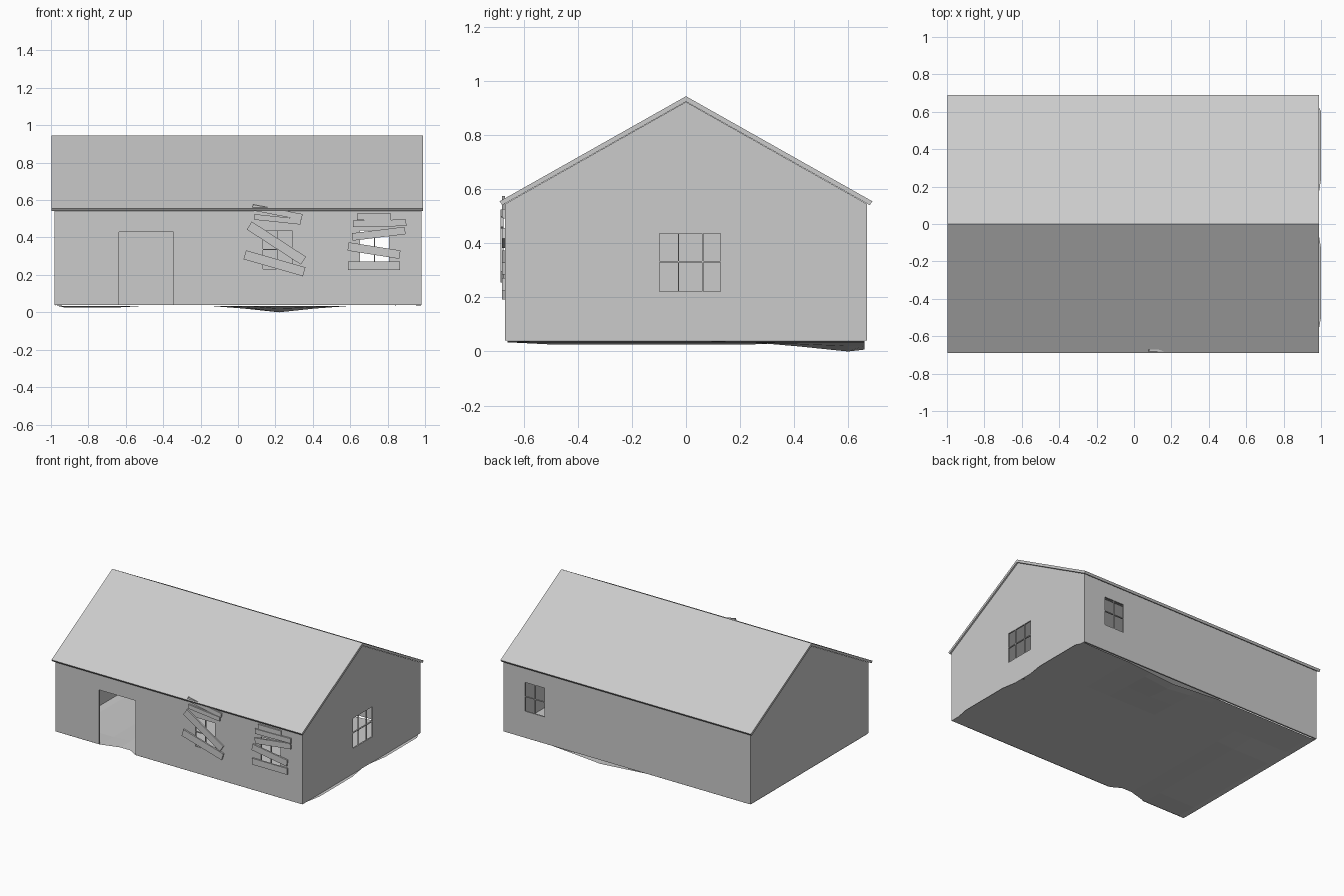
import bpy, bmesh, math

if "Cube" in bpy.data.objects:
    bpy.data.objects.remove(bpy.data.objects["Cube"])

HX, HY = 0.98, 0.67          # half size of the house
Z0, Z1, ZR = 0.04, 0.546, 0.924  # wall foot, eave, ridge
G = 0.0025                   # half width of a glazing bar


def finish(name, bm, loc=(0, 0, 0), rz=0.0):
    me = bpy.data.meshes.new(name)
    bm.to_mesh(me)
    bm.free()
    ob = bpy.data.objects.new(name, me)
    ob.location = loc
    ob.rotation_euler = (0, 0, rz)
    bpy.context.collection.objects.link(ob)
    return ob


def solidify(ob, t):
    mod = ob.modifiers.new("thickness", 'SOLIDIFY')
    mod.thickness = t
    mod.offset = -1


def panes(us, zs):
    """Openings between bar centre lines, leaving thin glazing bars."""
    return [(a + G, b - G, c + G, d - G)
            for a, b in zip(us, us[1:]) for c, d in zip(zs, zs[1:])]


def wall(name, half, holes, loc, rz, gable=False):
    """Flat wall split into cells, skipping the openings."""
    us = sorted({-half, half, *[v for h in holes for v in h[:2]]})
    zs = sorted({Z0, Z1, *[v for h in holes for v in h[2:]]})
    bm = bmesh.new()
    grid = {(u, z): bm.verts.new((u, 0, z)) for u in us for z in zs}
    for a, b in zip(us, us[1:]):
        for c, d in zip(zs, zs[1:]):
            mu, mz = (a + b) / 2, (c + d) / 2
            if not any(h[0] < mu < h[1] and h[2] < mz < h[3] for h in holes):
                bm.faces.new([grid[a, c], grid[b, c], grid[b, d], grid[a, d]])
    if gable:
        bm.faces.new([bm.verts.new(p) for p in
                      ((-half, 0, Z1), (half, 0, Z1), (0, 0, ZR))])
    loose = [v for v in bm.verts if not v.link_faces]
    bmesh.ops.delete(bm, geom=loose, context='VERTS')
    solidify(finish(name, bm, loc, rz), 0.01)


def box(name, c, size, ry=0.0):
    bm = bmesh.new()
    bmesh.ops.create_cube(bm, size=1)
    bmesh.ops.scale(bm, vec=size, verts=bm.verts)
    ob = finish(name, bm, c)
    ob.rotation_euler = (0, ry, 0)


# walls with doorway and windows
zw = (0.228, 0.335, 0.44)
door = (-0.635, -0.345, Z0, 0.43)
front = [door] + panes((0.13, 0.21, 0.29), zw) + panes((0.65, 0.73, 0.81), zw)
wall("front_wall", HX, front, (0, -HY, 0), 0)
wall("back_wall", HX, panes((-0.81, -0.73, -0.65), zw), (0, HY, 0), math.pi)
wall("right_wall", HY, panes((-0.10, -0.028, 0.062, 0.13), (0.22, 0.332, 0.44)),
     (HX, 0, 0), math.pi / 2, True)
wall("left_wall", HY, [], (-HX, 0, 0), -math.pi / 2, True)

# roof: one folded sheet with thickness
bm = bmesh.new()
prof = [(-0.69, 0.556), (0, 0.945), (0.69, 0.556), (0.68, 0.542), (0, 0.925), (-0.68, 0.542)]
ends = [[bm.verts.new((x, y, z)) for y, z in prof] for x in (-0.998, 0.99)]
n = len(prof)
for i in range(n):
    j = (i + 1) % n
    bm.faces.new([ends[0][i], ends[0][j], ends[1][j], ends[1][i]])
for e in ends:
    bm.faces.new([e[0], e[1], e[4], e[5]])
    bm.faces.new([e[1], e[2], e[3], e[4]])
bmesh.ops.recalc_face_normals(bm, faces=bm.faces)
finish("roof", bm)

# uneven ground floor, poking slightly past the right wall
xs = [-0.98, -0.93, -0.64, -0.5, -0.42, -0.35, -0.15, 0.03, 0.22, 0.41, 0.6, 0.8, 0.97]
ys = [-0.66, -0.5, -0.32, -0.13, 0.05, 0.24, 0.42, 0.6, 0.66]


def floor_z(x, y):
    sag = 0.037 * max(0, 1 - math.hypot((x - 0.22) / 0.37, (y - 0.6) / 0.38))
    low = 0.012 if x < -0.6 and -0.55 < y < 0.25 else 0.004
    return 0.038 - max(sag, low if abs(x) < 0.95 else 0)


bm = bmesh.new()
rows = []
for y in ys:
    row = []
    for x in xs:
        px, py, pz = x, y, floor_z(x, y)
        if x == xs[-1] and (-0.51 < y < -0.12 or 0.23 < y < 0.61):
            px = 1.0
        if y == ys[0] and -0.55 < x < -0.4:
            py = -0.62
        if x == 0.22 and y == 0.6:
            pz = 0.0
        row.append(bm.verts.new((px, py, pz)))
    rows.append(row)
for r0, r1 in zip(rows, rows[1:]):
    for i in range(len(xs) - 1):
        bm.faces.new([r0[i], r0[i + 1], r1[i + 1], r1[i]])
finish("floor", bm)

# boards nailed over the front windows: x, z, length, width, tilt, layer
boards = [
    (0.21, 0.535, 0.27, 0.032, 11, 0), (0.21, 0.497, 0.25, 0.03, 6, 1),
    (0.205, 0.37, 0.345, 0.05, 33, 1), (0.195, 0.262, 0.33, 0.05, 16, 0),
    (0.727, 0.51, 0.18, 0.035, 0, 0), (0.757, 0.476, 0.285, 0.035, -1, 1),
    (0.752, 0.42, 0.285, 0.04, -7, 0), (0.727, 0.33, 0.28, 0.045, 9, 0),
    (0.727, 0.249, 0.28, 0.045, 0, 0),
]
for k, (x, z, l, w, tilt, layer) in enumerate(boards):
    box(f"window_board_{k + 1}", (x, -0.6765 - 0.005 * layer, z),
        (l, 0.011, w), math.radians(tilt))
